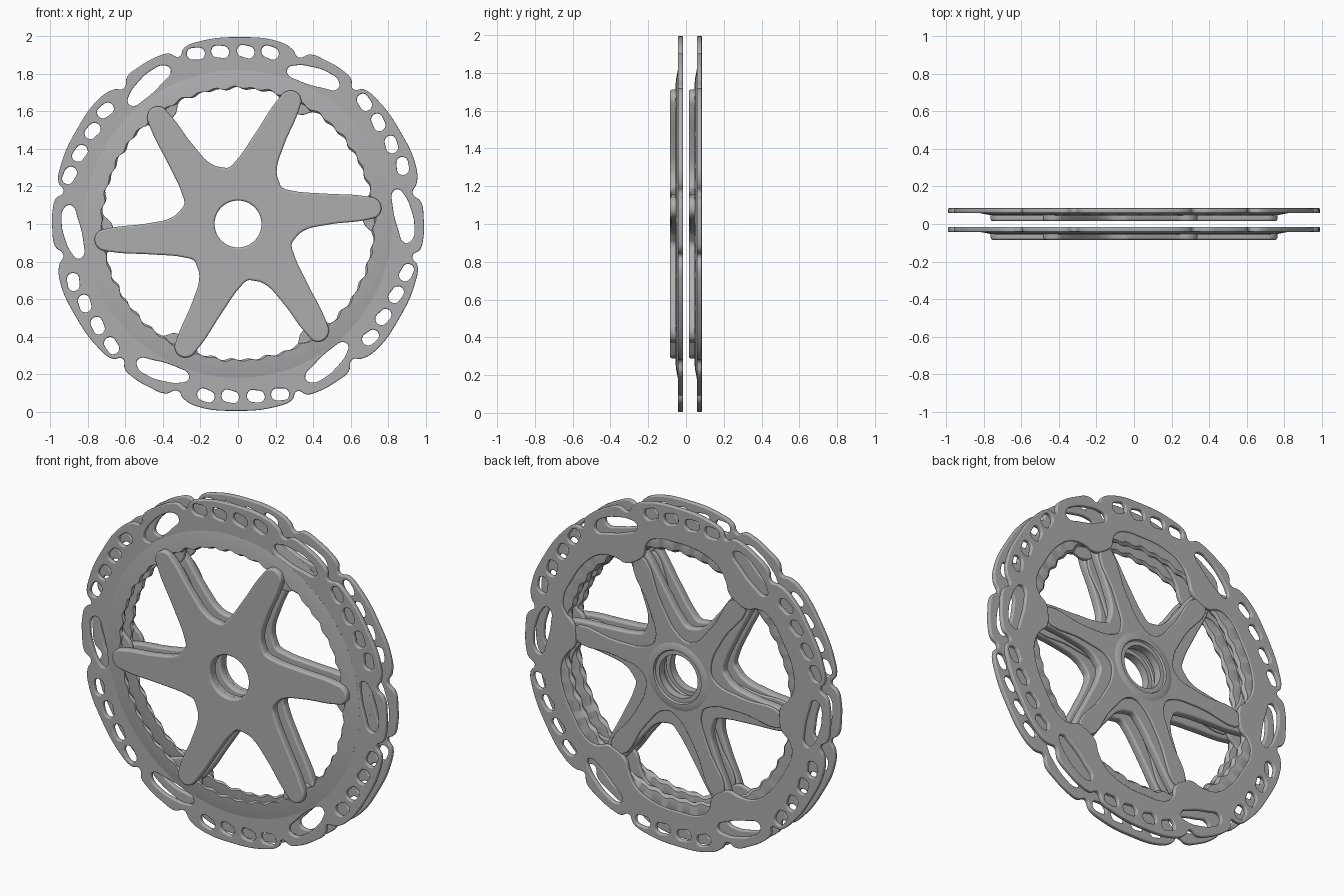
import bpy, bmesh
from math import sin, cos, radians, atan2, degrees, hypot, pi
from mathutils import Matrix

cube = bpy.data.objects.get("Cube")
if cube:
    bpy.data.objects.remove(cube)

metal = bpy.data.materials.new("satin_grey_metal")
metal.use_nodes = True
GREY = (0.42, 0.42, 0.43, 1)
metal.diffuse_color = GREY
metal.node_tree.nodes["Principled BSDF"].inputs["Base Color"].default_value = GREY

ARM = 6.5        # angle of the first arm
GAP = 0.1        # spacing of the two discs
STAND = Matrix.Translation((0, 0, 1)) @ Matrix.Rotation(pi / 2, 4, 'X')


def finish(mesh, name):
    """Stand the mesh upright and place it once for each disc."""
    mesh.transform(STAND)
    mesh.materials.clear()
    mesh.materials.append(metal)
    for label, shift in (("front", 0), ("rear", GAP)):
        ob = bpy.data.objects.new(f"{label}_{name}", mesh.copy())
        ob.location.y = shift
        bpy.context.collection.objects.link(ob)
        bpy.ops.object.select_all(action='DESELECT')
        ob.select_set(True)
        bpy.context.view_layer.objects.active = ob
        bpy.ops.object.shade_smooth_by_angle(angle=radians(35))


def cut_sheet(name, loops, low, high, bevel):
    """Flat sheet from closed polar outlines; inner loops become holes."""
    cu = bpy.data.curves.new(name, 'CURVE')
    cu.dimensions, cu.fill_mode, cu.resolution_u = '2D', 'BOTH', 5
    cu.bevel_depth, cu.bevel_resolution, cu.offset = bevel, 2, -bevel
    cu.extrude = (high - low) / 2 - bevel
    for loop in loops:
        sp = cu.splines.new('BEZIER')
        sp.bezier_points.add(len(loop) - 1)
        sp.use_cyclic_u = True
        for bp, (r, a) in zip(sp.bezier_points, loop):
            bp.co = (r * cos(radians(a)), r * sin(radians(a)), 0)
            bp.handle_left_type = bp.handle_right_type = 'AUTO'
    ob = bpy.data.objects.new(name, cu)
    bpy.context.collection.objects.link(ob)
    bpy.context.view_layer.update()
    mesh = bpy.data.meshes.new_from_object(
        ob.evaluated_get(bpy.context.evaluated_depsgraph_get()))
    bpy.data.objects.remove(ob)
    mesh.transform(Matrix.Translation((0, 0, (low + high) / 2)))
    finish(mesh, name)


def turned(name, profile, steps, wave=None):
    """Revolve a closed (radius, height) profile, with optional ripples."""
    bm = bmesh.new()
    rings = []
    for i in range(steps):
        a = 2 * pi * i / steps
        ring = []
        for j, (r, h) in enumerate(profile):
            r += wave(j, a) if wave else 0
            ring.append(bm.verts.new((r * cos(a), r * sin(a), h)))
        rings.append(ring)
    n = len(profile)
    for i in range(steps):
        p, q = rings[i], rings[(i + 1) % steps]
        for j in range(n):
            k = (j + 1) % n
            bm.faces.new((p[j], q[j], q[k], p[k]))
    bmesh.ops.recalc_face_normals(bm, faces=bm.faces)
    mesh = bpy.data.meshes.new(name)
    bm.to_mesh(mesh)
    bm.free()
    finish(mesh, name)


def repeat(points):
    """Repeat a polar run of points six times round the centre."""
    return [(r, a + 60 * k) for k in range(6) for r, a in points]


def circle(radius):
    return [(radius, a) for a in range(0, 360, 15)]


# Six swept arms with rounded tips, around the centre bore
arm_xy = [(.29, -.115), (.34, -.077), (.47, -.058), (.70, -.054), (.745, -.043),
          (.769, 0), (.75, .047), (.70, .068), (.47, .110), (.30, .146), (.255, .168)]
arm = [(hypot(x, y), degrees(atan2(y, x)) + ARM) for x, y in arm_xy]
cut_sheet("spider", [repeat(arm), circle(.125)], .036, .084, .010)

# Stiffening rib behind each arm, and the stepped hub boss
rib_xy = [(.22, -.07), (.40, -.032), (.68, -.028), (.70, .02), (.40, .058), (.22, .10)]
rib = [(hypot(x, y), degrees(atan2(y, x)) + ARM) for x, y in rib_xy]
cut_sheet("arm_ribs", [repeat(rib), circle(.15)], .024, .045, .005)
turned("hub_boss", [(.125, .05), (.125, .030), (.150, .030), (.155, .018),
                    (.185, .018), (.215, .034), (.215, .05)], 64)

# Thin braking plate: stepped rim, scalloped inside, slots and vents
rim = [(.945, 49.5), (.982, 47), (.995, 42), (.996, 30), (.996, 17), (.976, 12.7),
       (.945, 10), (.982, 7), (.990, 2), (.990, -5), (.980, -8)]
inside = [(.785, 18), (.79, 30), (.79, 42), (.77, 50), (.72, 56),
          (.672, 60), (.668, 66), (.69, 71), (.75, 74)]
slot = [(.87, 72.3), (.90, 70), (.925, 65), (.940, 59.5), (.930, 54.7),
        (.895, 53.6), (.855, 58), (.830, 68), (.84, 71.5)]
vent = [(-.030, -2.2), (.012, -2.8), (.033, 0), (.028, 2.2), (-.012, 2.6), (-.030, .5)]
loops = [repeat(sorted(rim, key=lambda p: p[1])), repeat(inside)]
for k in range(6):
    loops.append([(r, a + 60 * k) for r, a in slot])
    for r, a in ((.935, 104), (.923, 96), (.920, 87.5), (.930, 79.5)):
        loops.append([(r + dr, a + da + 60 * k) for dr, da in vent])
cut_sheet("braking_plate", loops, .016, .042, .006)


# Rippled cooling ring inside the plate
def ripple(j, a):
    if j > 2:
        return 0
    return .006 * sin(48 * a + j) + .003 * sin(29 * a)


turned("cooling_ring", [(.728, .056), (.722, .046), (.735, .030), (.80, .022),
                        (.815, .030), (.82, .0425), (.77, .052)], 288, ripple)
